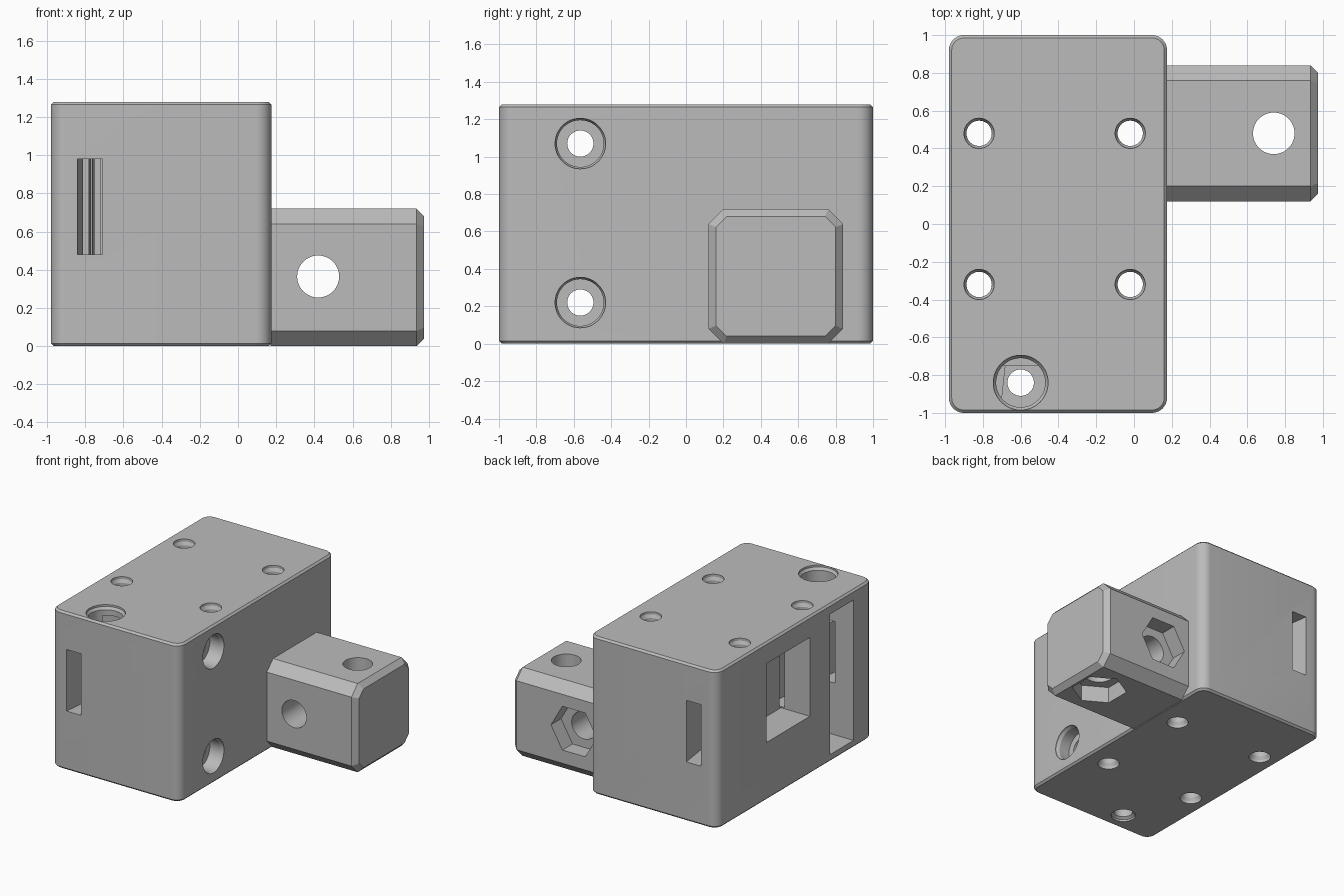
import bpy, bmesh, math
from mathutils import Matrix, Vector

if "Cube" in bpy.data.objects:
    bpy.data.objects.remove(bpy.data.objects["Cube"])

grey = bpy.data.materials.new("plain grey")
grey.use_nodes = True
grey.diffuse_color = (0.5, 0.5, 0.5, 1)
grey.node_tree.nodes["Principled BSDF"].inputs["Base Color"].default_value = (0.5, 0.5, 0.5, 1)


def make(name, loops):
    """Skin a stack of equal point loops and cap both ends."""
    bm = bmesh.new()
    rings = [[bm.verts.new(p) for p in loop] for loop in loops]
    n = len(rings[0])
    for a, b in zip(rings, rings[1:]):
        for i in range(n):
            j = (i + 1) % n
            bm.faces.new((a[i], a[j], b[j], b[i]))
    bm.faces.new(rings[0])
    bm.faces.new(rings[-1])
    bmesh.ops.recalc_face_normals(bm, faces=bm.faces)
    mesh = bpy.data.meshes.new(name)
    bm.to_mesh(mesh)
    bm.free()
    ob = bpy.data.objects.new(name, mesh)
    bpy.context.collection.objects.link(ob)
    mesh.materials.append(grey)
    return ob


def cut(target, cutter):
    cutter.hide_render = True
    mod = target.modifiers.new("cut", 'BOOLEAN')
    mod.operation = 'DIFFERENCE'
    mod.solver = 'EXACT'
    mod.object = cutter
    bpy.context.view_layer.objects.active = target
    bpy.ops.object.modifier_apply(modifier=mod.name)
    bpy.data.objects.remove(cutter)


def drill(target, origin, axis, profile, sides=48, turn=0.0):
    """Cut a turned profile of (distance, radius) pairs along an axis."""
    rot = Vector(axis).to_track_quat('Z', 'Y').to_matrix()
    loops = []
    for d, r in profile:
        angles = [turn + math.tau * i / sides for i in range(sides)]
        loops.append([Vector(origin) + rot @ Vector((r * math.cos(a), r * math.sin(a), d))
                      for a in angles])
    cut(target, make("drill_cutter", loops))


def prism(target, outline, z0, z1):
    """Cut a vertical prism with the given plan outline."""
    cut(target, make("pocket_cutter", [[(x, y, z) for x, y in outline] for z in (z0, z1)]))


def box(x0, x1, y0, y1):
    return [(x0, y0), (x1, y0), (x1, y1), (x0, y1)]


def rounded(x0, x1, y0, y1, r, z, steps=10):
    pts = []
    corners = [(x1 - r, y1 - r), (x0 + r, y1 - r), (x0 + r, y0 + r), (x1 - r, y0 + r)]
    for k, (cx, cy) in enumerate(corners):
        for i in range(steps + 1):
            a = math.pi / 2 * (k + i / steps)
            pts.append((cx + r * math.cos(a), cy + r * math.sin(a), z))
    return pts


# Main block with rounded uprights and a fine bevel at top and bottom
L, R, H, E = -0.98, 0.175, 1.28, 0.015
body = make("main_block", [
    rounded(L + i, R - i, -1 + i, 1 - i, 0.08 - i, z)
    for i, z in ((E, 0), (0, E), (0, H - E), (E, H))])

# Side window, tall slot and slanted strap channels
prism(body, box(-1.1, -0.72, -0.19, 0.37), 0.47, 1.11)
prism(body, box(-1.1, -0.46, -0.75, -0.45), 0.06, 1.2)
prism(body, [(-0.846, -1.05), (-0.716, -1.05), (-0.62, -0.17), (-0.75, -0.17)], 0.48, 0.98)
prism(body, [(-0.84, 1.05), (-0.71, 1.05), (-0.62, 0.42), (-0.75, 0.42)], 0.48, 0.98)

# Four upright holes, countersunk at both ends
for x in (-0.82, -0.02):
    for y in (-0.32, 0.48):
        drill(body, (x, y, 0), (0, 0, 1),
              [(-0.02, 0.08), (0.02, 0.08), (0.045, 0.067), (H - 0.045, 0.067),
               (H - 0.02, 0.08), (H + 0.02, 0.08)])

# Upright bolt hole with wide counterbore
drill(body, (-0.6, -0.84, 0), (0, 0, 1),
      [(-0.02, 0.09), (0.015, 0.09), (0.03, 0.07), (0.9, 0.07), (0.9001, 0.13),
       (H - 0.035, 0.13), (H - 0.015, 0.145), (H + 0.02, 0.145)])

# Cross bolt holes with counterbores
for z in (0.22, 1.07):
    drill(body, (R, -0.565, z), (-1, 0, 0),
          [(-0.05, 0.135), (0.01, 0.135), (0.03, 0.125), (0.12, 0.125),
           (0.1201, 0.07), (0.7, 0.07)])

# Chamfered side arm
Y0, Y1, TOP, TIP = 0.12, 0.84, 0.72, 0.975


def octagon(x, inset):
    a, b, lo, hi = Y0 + inset, Y1 - inset, inset, TOP - inset
    c = 0.08 - inset * (2 - math.sqrt(2))
    return [(x, y, z) for y, z in (
        (a + c, lo), (b - c, lo), (b, lo + c), (b, hi - c),
        (b - c, hi), (a + c, hi), (a, hi - c), (a, lo + c))]


arm = make("side_arm", [octagon(0.17, 0), octagon(TIP - 0.04, 0), octagon(TIP, 0.04)])

# Arm bolt holes, each with a hexagonal nut pocket
through = [(-0.1, 0.11), (0.9, 0.11)]
pocket = [(-0.1, 0.205), (0.13, 0.205)]
drill(arm, (0.74, 0.48, 0), (0, 0, 1), through)
drill(arm, (0.74, 0.48, 0), (0, 0, 1), pocket, 6, math.pi / 6)
drill(arm, (0.42, Y1, 0.365), (0, -1, 0), through)
drill(arm, (0.42, Y1, 0.365), (0, -1, 0), pocket, 6)

# Smooth the curves, keep the edges crisp
for ob in (body, arm):
    bpy.ops.object.select_all(action='DESELECT')
    ob.select_set(True)
    bpy.context.view_layer.objects.active = ob
    bpy.ops.object.shade_smooth_by_angle(angle=math.radians(25))
